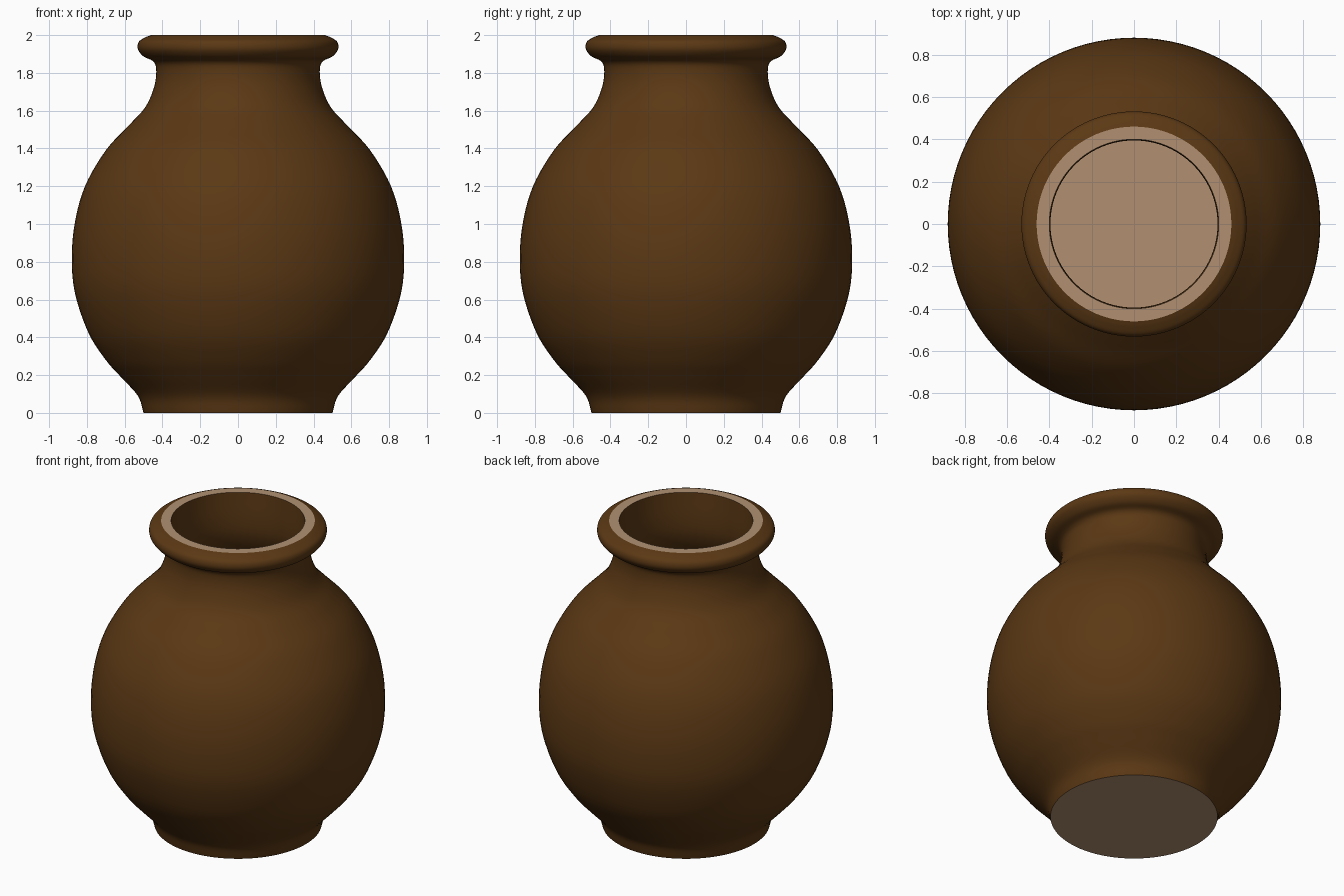
import bpy
import bmesh
import math
from mathutils import Vector, Matrix

cube = bpy.data.objects.get("Cube")
if cube:
    bpy.data.objects.remove(cube, do_unlink=True)

SEGMENTS = 96


def make_material(name, colour):
    mat = bpy.data.materials.new(name)
    mat.use_nodes = True
    mat.diffuse_color = colour
    bsdf = mat.node_tree.nodes["Principled BSDF"]
    bsdf.inputs["Base Color"].default_value = colour
    bsdf.inputs["Roughness"].default_value = 0.8
    return mat


def smooth_path(points, steps=5):
    """Catmull-Rom curve through (radius, height) points."""
    pts = [Vector(p) for p in points]
    pts = [2 * pts[0] - pts[1]] + pts + [2 * pts[-1] - pts[-2]]
    path = []
    for a, b, c, d in zip(pts, pts[1:], pts[2:], pts[3:]):
        for i in range(steps):
            t = i / steps
            path.append(0.5 * (2 * b + (c - a) * t
                               + (2 * a - 5 * b + 4 * c - d) * t ** 2
                               + (3 * b - a - 3 * c + d) * t ** 3))
    return path + [pts[-2]]


def lathe(name, path, material):
    """Revolve a (radius, height) path about the z axis."""
    bm = bmesh.new()
    verts = [bm.verts.new((r, 0, z)) for r, z in path]
    edges = [bm.edges.new(pair) for pair in zip(verts, verts[1:])]
    bmesh.ops.spin(bm, geom=verts + edges, cent=(0, 0, 0), axis=(0, 0, 1),
                   angle=math.tau, steps=SEGMENTS, use_merge=True)
    bmesh.ops.remove_doubles(bm, verts=bm.verts, dist=0.0001)
    return finish(name, bm, material)


def disc(name, radius, height, material, facing=1):
    bm = bmesh.new()
    bmesh.ops.create_circle(bm, cap_ends=True, segments=SEGMENTS, radius=radius,
                            matrix=Matrix.Translation((0, 0, height)))
    for face in bm.faces:
        face.normal_update()
        if face.normal.z * facing < 0:
            face.normal_flip()
    return finish(name, bm, material)


def finish(name, bm, material):
    mesh = bpy.data.meshes.new(name)
    bm.to_mesh(mesh)
    bm.free()
    mesh.materials.append(material)
    obj = bpy.data.objects.new(name, mesh)
    bpy.context.collection.objects.link(obj)
    bpy.ops.object.select_all(action='DESELECT')
    obj.select_set(True)
    bpy.context.view_layer.objects.active = obj
    bpy.ops.object.shade_smooth_by_angle(angle=math.radians(40))
    return obj


glaze = make_material("brown_glaze", (0.105, 0.040, 0.007, 1))
clay = make_material("bare_clay", (0.44, 0.28, 0.165, 1))

# Outer wall, from the foot up to the rolled lip
outer = smooth_path([
    (0.50, 0), (0.53, 0.09), (0.62, 0.19), (0.70, 0.28), (0.79, 0.42),
    (0.86, 0.62), (0.88, 0.80), (0.865, 1.0), (0.81, 1.2), (0.70, 1.39),
    (0.58, 1.52), (0.49, 1.62), (0.443, 1.73), (0.433, 1.82), (0.45, 1.862),
    (0.50, 1.887), (0.53, 1.925), (0.525, 1.965), (0.49, 1.988), (0.46, 2.0)])
lathe("outer_wall", outer, glaze)

# Inner wall, from the mouth down to the floor
inner = smooth_path([
    (0.40, 2.0), (0.395, 1.82), (0.41, 1.70), (0.46, 1.59), (0.54, 1.49),
    (0.66, 1.36), (0.77, 1.18), (0.825, 1.0), (0.84, 0.80), (0.82, 0.62),
    (0.75, 0.43), (0.66, 0.29), (0.57, 0.19), (0.49, 0.09), (0.47, 0.05)])
lathe("inner_wall", inner, glaze)

# Unglazed rim, floor and foot
lathe("rim_top", [(0.46, 2.0), (0.40, 2.0)], clay)
disc("inner_floor", 0.47, 0.05, clay)
disc("foot_base", 0.50, 0, clay, facing=-1)
